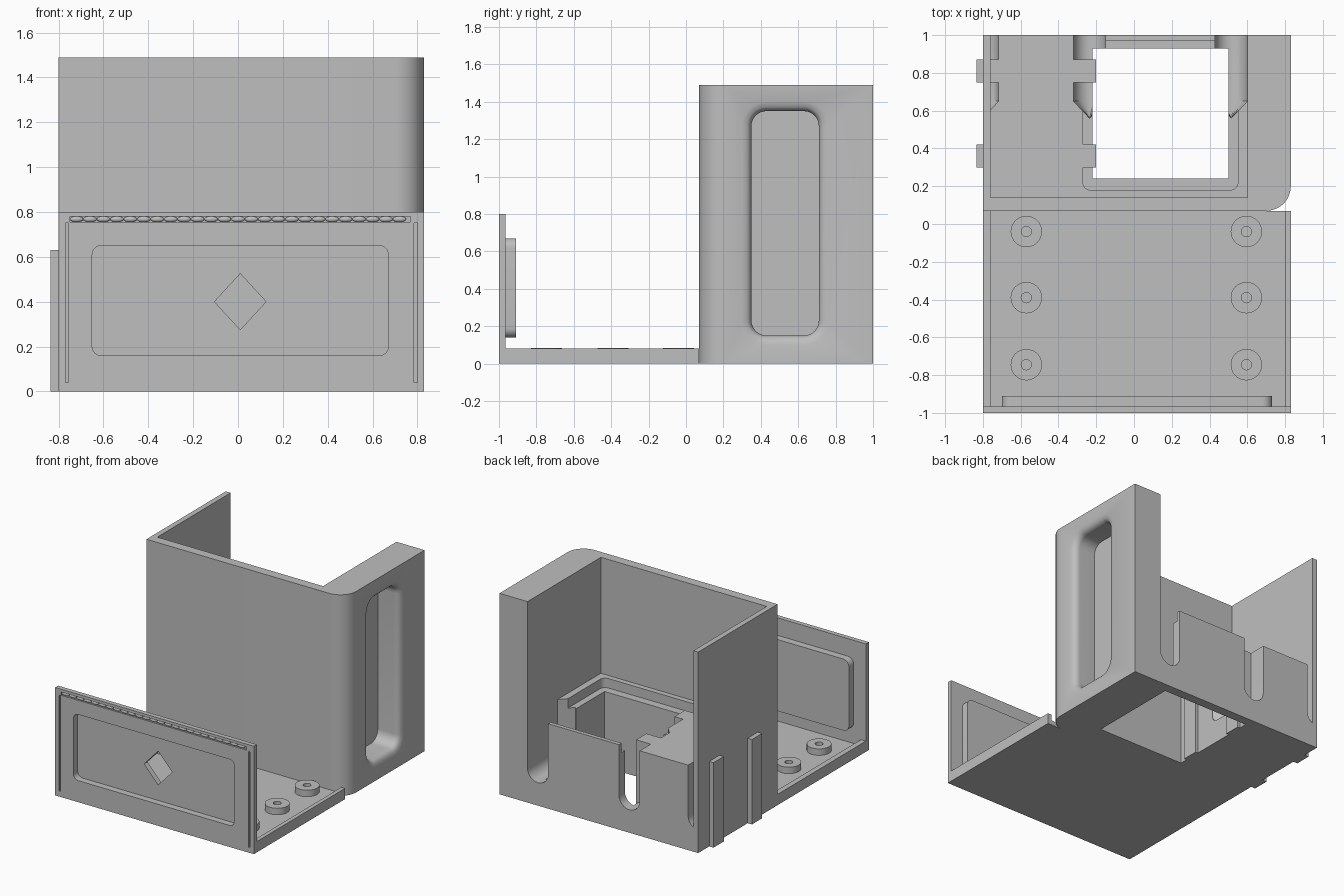
import bpy, bmesh
from math import sin, cos, pi, sqrt

cube = bpy.data.objects.get("Cube")
if cube:
    bpy.data.objects.remove(cube, do_unlink=True)

grey = bpy.data.materials.new("plain grey")
grey.use_nodes = True
grey.diffuse_color = (0.52, 0.52, 0.52, 1)
grey.node_tree.nodes["Principled BSDF"].inputs["Base Color"].default_value = (0.52, 0.52, 0.52, 1)


def loft(name, rings):
    """Solid skinned through closed rings of equal length, capped at both ends."""
    bm = bmesh.new()
    loops = [[bm.verts.new(p) for p in ring] for ring in rings]
    n = len(loops[0])
    for a, b in zip(loops, loops[1:]):
        for i in range(n):
            j = (i + 1) % n
            bm.faces.new((a[i], a[j], b[j], b[i]))
    bm.faces.new(loops[0])
    bm.faces.new(loops[-1])
    bmesh.ops.remove_doubles(bm, verts=bm.verts[:], dist=1e-5)
    bmesh.ops.recalc_face_normals(bm, faces=bm.faces[:])
    mesh = bpy.data.meshes.new(name)
    bm.to_mesh(mesh)
    bm.free()
    mesh.materials.append(grey)
    obj = bpy.data.objects.new(name, mesh)
    bpy.context.collection.objects.link(obj)
    return obj


def rounded(a0, a1, b0, b1, radii, seg=8):
    """Rectangle outline with a radius per corner, counter-clockwise from (a0, b0)."""
    pts = []
    corners = ((a0, b0, 1, 1), (a1, b0, -1, 1), (a1, b1, -1, -1), (a0, b1, 1, -1))
    for k, ((a, b, sa, sb), r) in enumerate(zip(corners, radii)):
        for i in range(seg + 1 if r else 1):
            t = pi + k * pi / 2 + i * pi / 2 / seg
            pts.append((a + r * (sa + cos(t)), b + r * (sb + sin(t))) if r else (a, b))
    return pts


def prism(name, outline, z0, z1):
    return loft(name, [[(x, y, z) for x, y in outline] for z in (z0, z1)])


def box(name, x0, x1, y0, y1, z0, z1):
    return prism(name, rounded(x0, x1, y0, y1, [0] * 4), z0, z1)


def slab(name, outline, y0, y1):
    """Outline in x and z, extruded along y."""
    return loft(name, [[(x, y, z) for x, z in outline] for y in (y0, y1)])


def circle(x, y, r, n=32):
    return [(x + r * cos(i * 2 * pi / n), y + r * sin(i * 2 * pi / n)) for i in range(n)]


def cut(target, cutter):
    mod = target.modifiers.new("cut", 'BOOLEAN')
    mod.operation, mod.solver, mod.object = 'DIFFERENCE', 'EXACT', cutter
    bpy.context.view_layer.objects.active = target
    bpy.ops.object.modifier_apply(modifier=mod.name)
    bpy.data.objects.remove(cutter, do_unlink=True)


def smooth(obj):
    bpy.ops.object.select_all(action='DESELECT')
    obj.select_set(True)
    bpy.context.view_layer.objects.active = obj
    bpy.ops.object.shade_smooth_by_angle(angle=pi / 6)


# Housing: tall shell with one rounded front corner and a solid lower block
housing = prism("housing", rounded(-0.76, 0.83, 0.07, 1, [0, 0.13, 0, 0], 12), 0, 1.49)
cut(housing, box("cavity", -1, 0.6, 0.14, 1.2, 0.63, 2))
cut(housing, box("well", -0.22, 0.5, 0.24, 0.93, -0.1, 1))
cut(housing, prism("well_ledge", rounded(-0.27, 0.55, 0.18, 0.97, [0.04, 0.04, 0, 0]), 0.56, 1))

# Round-bottomed channels from the back, ending in a wedge
for c in (-0.802, -0.235, 0.515):
    r = 0.085
    u = [(r * cos(pi + i * pi / 12), 0.17 + r + r * sin(pi + i * pi / 12)) for i in range(13)]
    u += [(r, 0.8), (-r, 0.8)]
    cut(housing, loft("channel", [[(c + x * k, y, z) for x, z in u]
                                  for y, k in ((1.1, 1), (0.65, 1), (0.56, 0))]))

# Grip recess with a rolled rim in the thick side wall
lip, steps = 0.05, 6
levels = [(-0.05, lip)]
for i in range(steps + 1):
    t = lip * i / steps
    levels.append((t, lip - sqrt(lip ** 2 - (lip - t) ** 2)))
levels.append((0.18, 0))
rings = []
for depth, o in levels:
    o = min(o, lip)
    shape = rounded(0.35 - o, 0.71 + o, 0.15 - o, 1.35 + o, [0.08 + o] * 4)
    rings.append([(0.83 - depth, y, z) for y, z in shape])
cut(housing, loft("grip_recess", rings))
smooth(housing)

# Thin side wall and the two ribs that pass through it
box("side_wall", -0.8, -0.76, 0.07, 1, 0, 1.49)
for y in (0.30, 0.75):
    box("rib", -0.835, -0.2, y, y + 0.12, 0, 0.63)

# Tray with raised side lips
box("tray_floor", -0.8, 0.83, -0.97, 0.07, 0, 0.035)
box("left_lip", 0.8, 0.83, -0.97, 0.07, 0, 0.08)
box("right_lip", -0.8, -0.76, -0.97, 0.07, 0, 0.08)
for x in (-0.57, 0.595):
    for y in (-0.745, -0.39, -0.04):
        boss = prism("screw_boss", circle(x, y, 0.083), 0.03, 0.083)
        cut(boss, prism("screw_hole", circle(x, y, 0.027), 0.036, 0.2))
        smooth(boss)

# Front panel, backed by a pad, with a recess and a diamond opening
panel = box("front_panel", -0.8, 0.83, -1, -0.965, 0, 0.8)
pad = slab("panel_pad", rounded(-0.7, 0.73, 0.14, 0.67, [0.05] * 4), -0.965, -0.91)
window = rounded(-0.65, 0.67, 0.16, 0.65, [0.04] * 4)
diamond = [(0.01 + 0.115 * a, 0.4 + 0.125 * b) for a, b in ((1, 0), (0, 1), (-1, 0), (0, -1))]
cut(panel, slab("panel_window", window, -1.1, -0.9))
cut(pad, slab("pad_recess", window, -1.1, -0.95))
cut(pad, slab("diamond_opening", diamond, -1.1, -0.8))

# Shallow border grooves, the top one filled with a row of beads
for x in (-0.77, 0.785):
    cut(panel, box("side_groove", x, x + 0.015, -1.1, -0.985, 0.04, 0.75))
cut(panel, box("top_groove", -0.75, 0.77, -1.1, -0.988, 0.755, 0.78))
for i in range(25):
    bpy.ops.mesh.primitive_uv_sphere_add(segments=12, ring_count=8, radius=1,
                                         location=(-0.72 + i * 0.06, -0.988, 0.768))
    bead = bpy.context.object
    bead.name = "border_bead"
    bead.scale = (0.03, 0.012, 0.013)
    bead.data.materials.append(grey)
    bpy.ops.object.shade_smooth()
smooth(panel)
smooth(pad)
